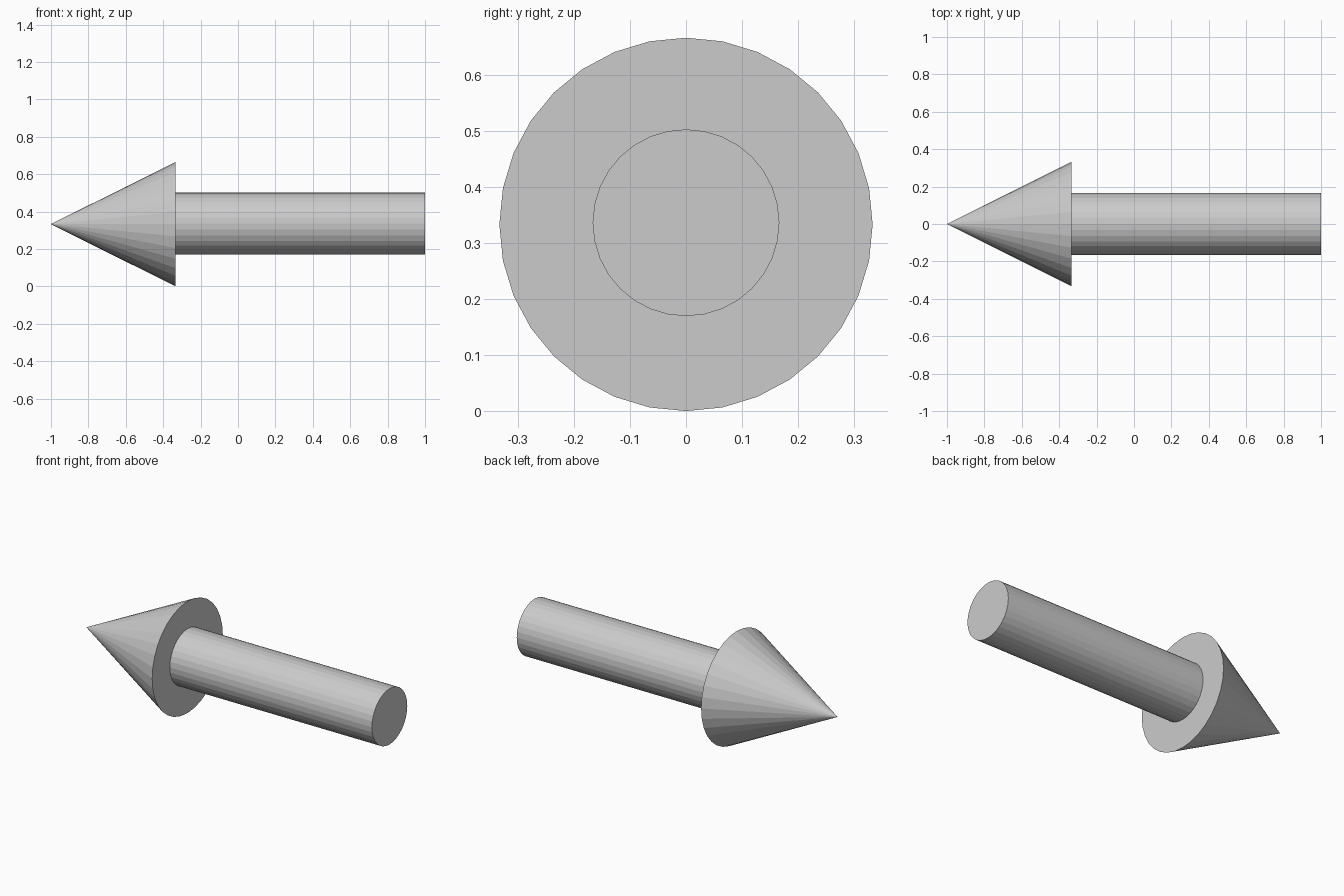
import bpy
from math import radians

if "Cube" in bpy.data.objects:
    bpy.data.objects.remove(bpy.data.objects["Cube"])

SIDES = 32


def lathe_part(name, x_left, x_right, r_left, r_right, z):
    """Flat-faced round part lying along the x axis."""
    bpy.ops.mesh.primitive_cone_add(
        vertices=SIDES, radius1=r_left, radius2=r_right,
        depth=x_right - x_left,
        location=((x_left + x_right) / 2, 0, z),
        rotation=(0, radians(90), 0))
    part = bpy.context.object
    part.name = name
    return part


# Pointed head with its tip facing -x
lathe_part("arrow_head", -1.0, -0.333, 0.0, 0.3333, 0.3333)

# Straight shaft, a hair above the head's axis
lathe_part("arrow_shaft", -0.333, 1.0, 0.1667, 0.1667, 0.3363)
